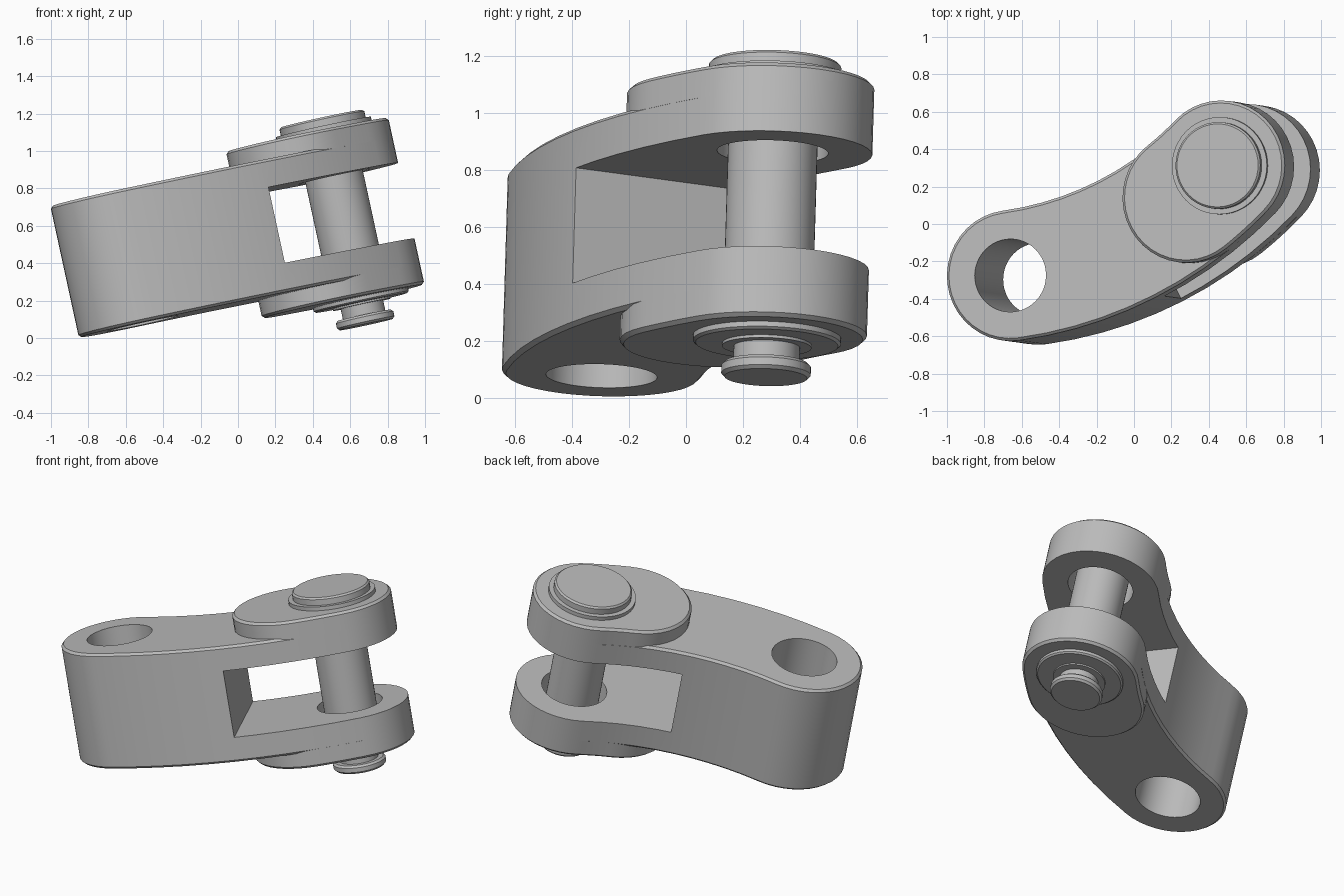
import bpy, bmesh
from math import sin, cos, pi, asin, atan2
from mathutils import Vector, Matrix

if "Cube" in bpy.data.objects:
    bpy.data.objects.remove(bpy.data.objects["Cube"])

steel = bpy.data.materials.new("grey steel")
steel.use_nodes = True
grey = (0.5, 0.5, 0.5, 1)
steel.diffuse_color = grey
steel.node_tree.nodes["Principled BSDF"].inputs["Base Color"].default_value = grey

# Link layout in its own frame: two eye centres joined by a gentle arc
BIG_EYE = Vector((-0.482, -0.30))
PIN_EYE = Vector((0.686, 0.28))
WIDTH, HOLE, CHAMFER = 0.35, 0.195, 0.014
BOTTOM, TOP = 0.174, 0.892
BOSS_BOTTOM, BOSS_TOP = 0.078, 0.99
SLOT_BOTTOM, SLOT_TOP = 0.328, 0.742
HALF_BEND = 0.33
chord = PIN_EYE - BIG_EYE
along = chord.normalized()
across = Vector((-along.y, along.x))
mid = (BIG_EYE + PIN_EYE) / 2
bend_radius = chord.length / 2 / sin(HALF_BEND)
bend_centre = mid + across * bend_radius * cos(HALF_BEND)
chord_angle = atan2(along.y, along.x)


def polar(centre, radius, angle):
    return Vector((centre.x + radius * cos(angle), centre.y + radius * sin(angle)))


def loft(name, rings):
    """Skin equal-sized rings of 3D points and cap both ends."""
    bm = bmesh.new()
    loops = [[bm.verts.new(p) for p in ring] for ring in rings]
    n = len(loops[0])
    for low, high in zip(loops, loops[1:]):
        for i in range(n):
            j = (i + 1) % n
            bm.faces.new((low[i], low[j], high[j], high[i]))
    bm.faces.new(loops[0][::-1])
    bm.faces.new(loops[-1])
    bmesh.ops.recalc_face_normals(bm, faces=bm.faces)
    mesh = bpy.data.meshes.new(name)
    bm.to_mesh(mesh)
    bm.free()
    obj = bpy.data.objects.new(name, mesh)
    bpy.context.collection.objects.link(obj)
    mesh.materials.append(steel)
    return obj


def link_outline(start, r):
    """Round-ended band of half width r, from bend angle start to the pin eye."""
    a0, a1 = chord_angle - pi / 2 + start, chord_angle - pi / 2 + HALF_BEND
    c0, c1 = (polar(bend_centre, bend_radius, a) for a in (a0, a1))
    caps, steps = 20, 10
    pts = [polar(c0, r, a0 + pi + pi * i / caps) for i in range(caps)]
    pts += [polar(bend_centre, bend_radius + r, a0 + (a1 - a0) * i / steps) for i in range(steps)]
    pts += [polar(c1, r, a1 + pi * i / caps) for i in range(caps)]
    pts += [polar(bend_centre, bend_radius - r, a1 + (a0 - a1) * i / steps) for i in range(steps)]
    return pts


def plate(name, start, sections):
    return loft(name, [[(*p, z) for p in link_outline(start, r)] for r, z in sections])


def turned(name, centre, profile, sides=48):
    return loft(name, [[(*polar(centre, r, 2 * pi * i / sides), z) for i in range(sides)]
                       for r, z in profile])


def cut(obj, cutter):
    cutter.hide_render = True
    mod = obj.modifiers.new("cut", 'BOOLEAN')
    mod.operation, mod.solver, mod.object = 'DIFFERENCE', 'EXACT', cutter
    bpy.context.view_layer.objects.active = obj
    bpy.ops.object.modifier_apply(modifier=mod.name)


# Main link and the two raised bosses around the pin
inner = WIDTH - CHAMFER
link = plate("link_body", -HALF_BEND, [(inner, BOTTOM), (WIDTH, BOTTOM + CHAMFER),
                                       (WIDTH, TOP - CHAMFER), (inner, TOP)])
boss_start = HALF_BEND - 0.125
upper = plate("upper_boss", boss_start, [(WIDTH, TOP - CHAMFER), (WIDTH, BOSS_TOP - CHAMFER),
                                         (inner, BOSS_TOP)])
lower = plate("lower_boss", boss_start, [(inner, BOSS_BOTTOM), (WIDTH, BOSS_BOTTOM + CHAMFER),
                                         (WIDTH, BOTTOM + CHAMFER)])

# Holes and fork slot
eye_cutter = turned("eye_cutter", BIG_EYE, [(HOLE, -1), (HOLE, 2)])
pin_cutter = turned("pin_cutter", PIN_EYE, [(HOLE, -1), (HOLE, 2)])
slot_start = mid + along * 0.026
slot_corners = [slot_start - across, slot_start - across + along * 2,
                slot_start + across + along * 2, slot_start + across]
slot_cutter = loft("slot_cutter", [[(*p, z) for p in slot_corners]
                                   for z in (SLOT_BOTTOM, SLOT_TOP)])
for cutter in (eye_cutter, slot_cutter, pin_cutter):
    cut(link, cutter)
for boss in (upper, lower):
    cut(boss, pin_cutter)
for cutter in (eye_cutter, slot_cutter, pin_cutter):
    bpy.data.objects.remove(cutter)

# Pin with a flanged head, a grooved tail and a retaining washer
pin = turned("clevis_pin", PIN_EYE, [
    (0.145, -0.067), (0.157, -0.055), (0.157, -0.028), (0.145, -0.016),
    (0.116, -0.016), (0.116, 0.042), (0.157, 0.042), (0.157, BOSS_TOP)])
head = turned("pin_head", PIN_EYE, [
    (0.26, BOSS_TOP - 0.002), (0.26, 1.014), (0.232, 1.014), (0.232, 1.05), (0.222, 1.06)])
washer = turned("lower_washer", PIN_EYE, [
    (0.25, 0.052), (0.26, 0.06), (0.26, BOSS_BOTTOM + 0.002)])

# Smooth the round walls and lean the whole assembly
lean = Vector((0, 0, 1)).rotation_difference(Vector((-0.217, 0.03, 1))).to_matrix().to_4x4()
bpy.ops.object.select_all(action='DESELECT')
for part in (link, upper, lower, pin, head, washer):
    part.matrix_world = lean
    part.select_set(True)
bpy.context.view_layer.objects.active = link
bpy.ops.object.shade_smooth_by_angle(angle=pi / 6)
